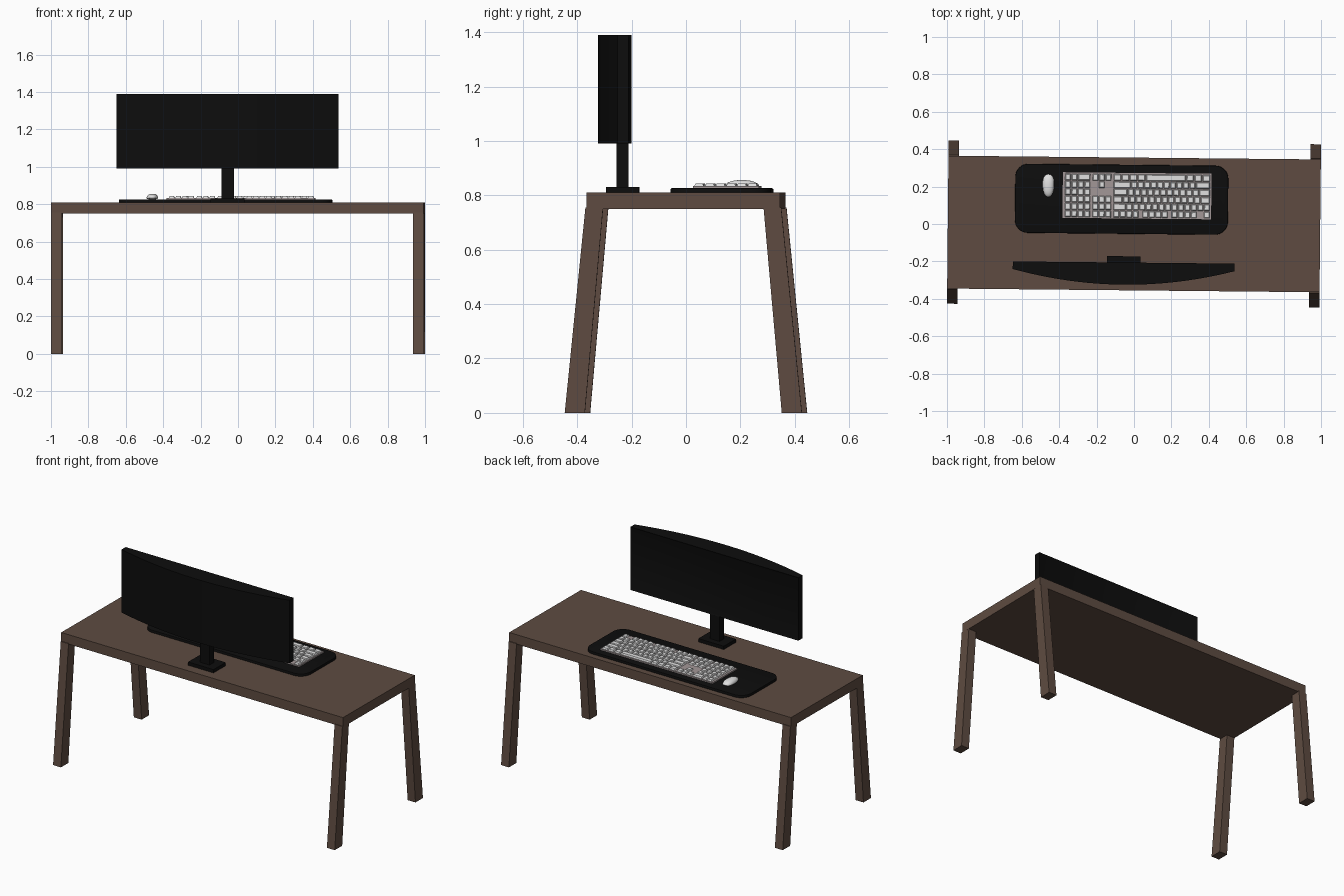
import bpy, bmesh, math
from mathutils import Matrix, Vector

if "Cube" in bpy.data.objects:
    bpy.data.objects.remove(bpy.data.objects["Cube"], do_unlink=True)

YAW = Matrix.Rotation(-0.01, 4, 'Z')  # whole set sits very slightly turned


def material(name, rgb):
    m = bpy.data.materials.new(name)
    m.use_nodes = True
    m.diffuse_color = (*rgb, 1)
    m.node_tree.nodes["Principled BSDF"].inputs["Base Color"].default_value = (*rgb, 1)
    return m


brown = material("brown wood", (0.112, 0.071, 0.053))
black = material("black plastic", (0.004, 0.004, 0.004))
white = material("white plastic", (0.75, 0.75, 0.75))
grey = material("warm grey plastic", (0.36, 0.31, 0.31))


def finish(bm, name, mat, smooth=False):
    bmesh.ops.recalc_face_normals(bm, faces=bm.faces)
    bm.transform(YAW)
    me = bpy.data.meshes.new(name)
    bm.to_mesh(me)
    bm.free()
    ob = bpy.data.objects.new(name, me)
    bpy.context.collection.objects.link(ob)
    me.materials.append(mat)
    if smooth:
        bpy.ops.object.select_all(action='DESELECT')
        ob.select_set(True)
        bpy.context.view_layer.objects.active = ob
        bpy.ops.object.shade_smooth_by_angle(angle=math.radians(35))
    return ob


def frustum(bm, low, high):
    """Join two rectangles given as (x0, x1, y0, y1, z)."""
    rings = []
    for x0, x1, y0, y1, z in (low, high):
        rings.append([bm.verts.new((x, y, z)) for x, y in
                      ((x0, y0), (x1, y0), (x1, y1), (x0, y1))])
    a, b = rings
    bm.faces.new(a[::-1])
    bm.faces.new(b)
    for i in range(4):
        j = (i + 1) % 4
        bm.faces.new((a[i], a[j], b[j], b[i]))


def box(name, mat, x0, x1, y0, y1, z0, z1):
    bm = bmesh.new()
    frustum(bm, (x0, x1, y0, y1, z0), (x0, x1, y0, y1, z1))
    return finish(bm, name, mat)


def prism(bm, outline, z0, z1):
    face = bm.faces.new([bm.verts.new((x, y, z0)) for x, y in outline])
    ext = bmesh.ops.extrude_face_region(bm, geom=[face])
    top = [v for v in ext["geom"] if isinstance(v, bmesh.types.BMVert)]
    bmesh.ops.translate(bm, verts=top, vec=(0, 0, z1 - z0))


# Desk top and four splayed legs
box("desk_top", brown, -0.9955, 0.9955, -0.355, 0.355, 0.75, 0.81)
for sx, side in ((1, "left"), (-1, "right")):
    for sy, end in ((-1, "front"), (1, "back")):
        bm = bmesh.new()
        xs = sorted((sx * 0.94, sx * 0.995))
        frustum(bm, (*xs, *sorted((sy * 0.362, sy * 0.436)), 0),
                (*xs, *sorted((sy * 0.295, sy * 0.36)), 0.755))
        finish(bm, f"{end}_{side}_leg", brown)

# Desk mat with rounded corners
X0, X1, Y0, Y1, R = -0.637, 0.502, -0.053, 0.316, 0.07
corners = ((X1 - R, Y1 - R), (X0 + R, Y1 - R), (X0 + R, Y0 + R), (X1 - R, Y0 + R))
outline = []
for q, (cx, cy) in enumerate(corners):
    for i in range(9):
        a = (q + i / 8) * math.pi / 2
        outline.append((cx + R * math.cos(a), cy + R * math.sin(a)))
bm = bmesh.new()
prism(bm, outline, 0.81, 0.826)
rim = [e for e in bm.edges if all(v.co.z > 0.82 for v in e.verts)]
bmesh.ops.bevel(bm, geom=rim, offset=0.005, segments=2, affect='EDGES', profile=0.5)
finish(bm, "desk_mat", black, True)

# Monitor: bowed rear shell, inset screen facing the seat
CX, HALF, SCREEN_Y = -0.053, 0.593, -0.2065
shell = [(CX + HALF, SCREEN_Y), (CX - HALF, SCREEN_Y)]
for i in range(25):
    t = -1 + i / 12
    shell.append((CX + t * HALF, -0.247 - 0.078 * (1 - t * t)))
bm = bmesh.new()
prism(bm, shell, 0.99, 1.39)
screen = [f for f in bm.faces if all(abs(v.co.y - SCREEN_Y) < 1e-5 for v in f.verts)]
bmesh.ops.recalc_face_normals(bm, faces=bm.faces)
bmesh.ops.inset_region(bm, faces=screen, thickness=0.014, depth=0)
bmesh.ops.translate(bm, verts=list({v for f in screen for v in f.verts}), vec=(0, -0.005, 0))
finish(bm, "monitor", black, True)
box("monitor_neck", black, -0.085, -0.018, -0.256, -0.212, 0.825, 1.0)
box("monitor_base", black, -0.143, 0.037, -0.294, -0.173, 0.81, 0.831)

# Keyboard tray
box("keyboard_tray", grey, -0.383, 0.412, 0.029, 0.273, 0.824, 0.834)

# Keyboard keys: widths in key units, negative means a gap
main_rows = (
    [1, -1] + [1] * 4 + [-.5] + [1] * 4 + [-.5] + [1] * 4,
    [1] * 13 + [2],
    [1.5] + [1] * 12 + [1.5],
    [1.75] + [1] * 11 + [2.25],
    [2.25] + [1] * 10 + [2.75],
    [1.25] * 3 + [6.25] + [1.25] * 4,
)
nav_rows = ([1] * 3, [1] * 3, [1] * 3, [-3], [-1, 1, -1], [1] * 3)
pad_rows = ([1] * 4, [1] * 4, [1] * 4, [1] * 4, [1] * 4, [2, 1, 1])
UNIT, PITCH = 0.0346, 0.0392
bm = bmesh.new()
for r in range(6):
    x = 0.406  # rows run from the seated person's left to right
    y = 0.052 + r * PITCH
    for w in main_rows[r] + [-.25] + nav_rows[r] + [-.25] + pad_rows[r]:
        nx = x - abs(w) * UNIT
        if w > 0:
            g, s, d = 0.002, 0.006, PITCH / 2
            frustum(bm, (nx + g, x - g, y - d + g, y + d - g, 0.833),
                    (nx + s, x - s, y - d + s, y + d - s, 0.843))
        x = nx
finish(bm, "keyboard_keys", white)

# Mouse: flattened half dome, wider toward the palm
bm = bmesh.new()
bmesh.ops.create_uvsphere(bm, u_segments=24, v_segments=16, radius=1)
for v in bm.verts:
    x, y, z = v.co
    x = math.copysign(abs(x) ** 0.85, x)
    y = math.copysign(abs(y) ** 0.85, y)
    v.co = Vector((-0.46 + x * 0.031 * (1 + 0.1 * y), 0.201 + y * 0.061,
                   0.834 + (z * 0.022 if z > 0 else z * 0.009)))
finish(bm, "mouse", white, True)
